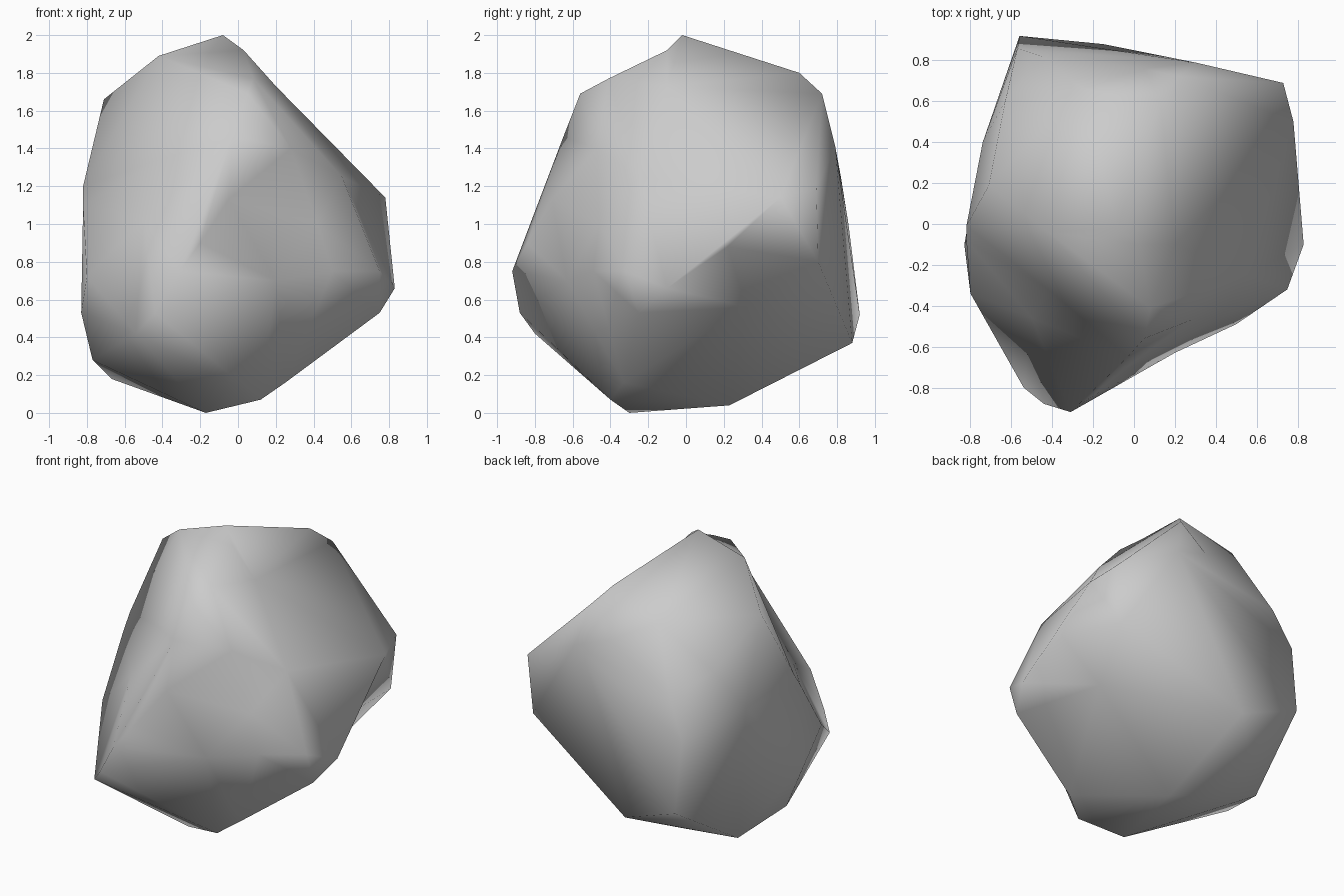
import bpy, bmesh
from mathutils import Vector

if "Cube" in bpy.data.objects:
    bpy.data.objects.remove(bpy.data.objects["Cube"])

CENTRE = Vector((0, 0, 1))

# Key corners of the boulder: crown, shoulders, waist, base
CROWN = [(-.08, -.02, 2), (.03, -.1, 1.92), (-.42, -.04, 1.89), (.13, .6, 1.8),
         (.22, .72, 1.69), (-.25, .66, 1.66), (.05, -.56, 1.69), (-.71, .19, 1.66),
         (.2, -.1, 1.73), (.08, -.41, 1.77)]
SHOULDER = [(-.82, -.01, 1.2), (-.42, -.32, 1.34), (-.03, -.65, 1.46), (-.63, .6, 1.4),
            (-.45, .82, 1.25), (.05, .76, 1.5), (.3, .79, 1.41), (.73, .69, 1.19),
            (.78, .5, 1.14), (.78, .22, .88), (.55, -.25, 1.25), (.28, -.47, 1.4),
            (-.05, -.71, 1.13), (-.82, -.08, 1.1), (-.5, -.46, 1.02), (.42, -.46, 1),
            (-.74, .4, 1.1)]
WAIST = [(-.2, -.84, .9), (-.31, -.92, .75), (-.44, -.88, .53), (-.54, -.8, .42),
         (.2, -.63, .7), (.5, -.49, .75), (.75, -.32, .75), (.83, -.1, .66),
         (.75, -.25, .53), (.55, .32, .56), (.68, .7, .8), (-.8, -.34, .72),
         (-.83, -.1, .53), (-.56, .92, .52), (-.57, .86, 1)]
BASE = [(-.17, -.3, 0), (.12, -.4, .07), (-.1, .23, .04), (-.67, .39, .18),
        (-.77, 0, .28), (-.15, .88, .37), (.25, -.33, .16)]

# Wrap a skin around the centre by triangulating the directions, then push out
points = [Vector(p) for p in CROWN + SHOULDER + WAIST + BASE]
bm = bmesh.new()
verts = [bm.verts.new((p - CENTRE).normalized()) for p in points]
bmesh.ops.convex_hull(bm, input=verts)
for v, p in zip(verts, points):
    v.co = p

# Turn edges that cut too far inward, except around the hollow on the right
hollow = verts[10 + 17 + 9]
for _ in range(4):
    for e in list(bm.edges):
        if not e.is_valid or len(e.link_faces) != 2 or hollow in e.verts:
            continue
        a, b = e.verts
        c, d = [next(v for v in f.verts if v not in e.verts) for f in e.link_faces]
        if hollow in (c, d) or any(x.other_vert(c) is d for x in c.link_edges):
            continue
        # signed volume tells whether the flipped edge lies outside this one
        n = (b.co - a.co).cross(d.co - c.co)
        mid = (a.co + b.co + c.co + d.co) / 4 - CENTRE
        n = n if n.dot(mid) > 0 else -n
        inside = (n.dot(c.co - a.co)) > 0.012
        s1 = (c.co - a.co).cross(d.co - a.co).dot(n)
        s2 = (c.co - b.co).cross(d.co - b.co).dot(n)
        if inside and s1 * s2 < 0:
            bmesh.utils.edge_rotate(e, True)
bmesh.ops.recalc_face_normals(bm, faces=bm.faces)
mesh = bpy.data.meshes.new("boulder")
bm.to_mesh(mesh)
bm.free()

# Soft shading over the whole stone
mesh.polygons.foreach_set("use_smooth", [True] * len(mesh.polygons))
boulder = bpy.data.objects.new("boulder", mesh)
bpy.context.collection.objects.link(boulder)
